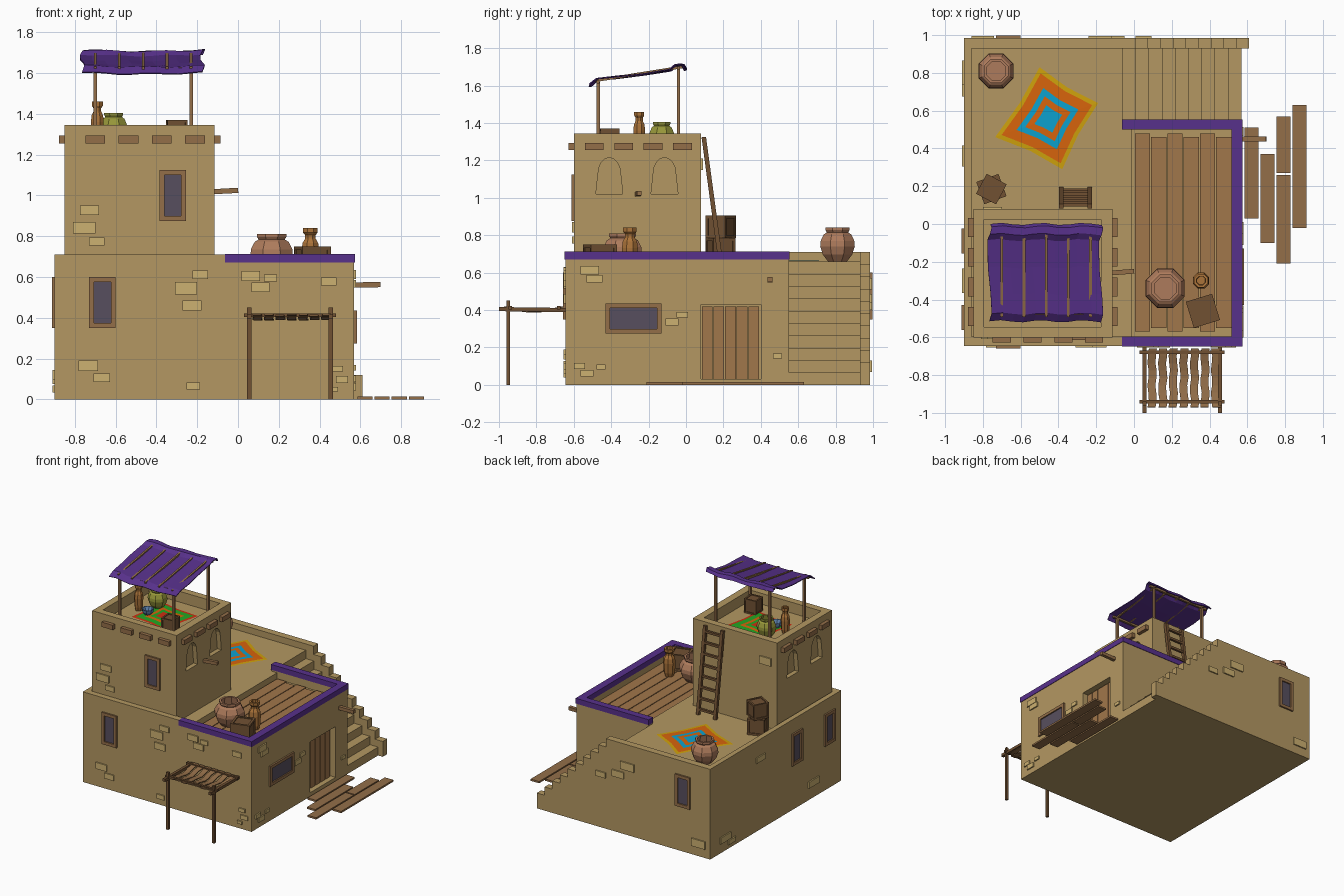
import bpy, bmesh, math, random
from mathutils import Vector, Matrix

if "Cube" in bpy.data.objects:
    bpy.data.objects.remove(bpy.data.objects["Cube"])
random.seed(4)

def mat(name, code):
    m = bpy.data.materials.new(name)
    m.diffuse_color = [(c / 255) ** 2.2 for c in bytes.fromhex(code)] + [1]
    m.use_nodes = True
    m.node_tree.nodes["Principled BSDF"].inputs["Base Color"].default_value = m.diffuse_color
    return m
TAN, STONE = mat("plaster", "b29662"), mat("stone", "cbaf70")
WOOD, DARK = mat("wood", "926e4a"), mat("dark_wood", "705236")
DOOR, PANE = mat("door_wood", "a0764c"), mat("pane", "58505f")
PURPLE, CLAY = mat("purple", "58348a"), mat("clay", "ac7a5c")
OCHRE, GREEN, BLUE = mat("ochre", "aa733c"), mat("olive", "96963c"), mat("blue", "5f82af")
RED, ORANGE, YELLOW = mat("red", "cd3219"), mat("orange", "d66414"), mat("yellow", "cda014")
CYAN, LEAF = mat("cyan", "14a0cd"), mat("leaf", "28a528")

def finish(name, bm, *mats):
    me = bpy.data.meshes.new(name)
    bmesh.ops.recalc_face_normals(bm, faces=bm.faces)
    bm.to_mesh(me); bm.free()
    for m in mats: me.materials.append(m)
    ob = bpy.data.objects.new(name, me)
    bpy.context.collection.objects.link(ob)
    return ob

def boxes(name, items, m):
    bm = bmesh.new()
    for x0, x1, y0, y1, z0, z1 in items:
        c = Matrix.Translation(((x0+x1)/2, (y0+y1)/2, (z0+z1)/2))
        bmesh.ops.create_cube(bm, size=1, matrix=c @ Matrix.Diagonal((x1-x0, y1-y0, z1-z0, 1)))
    return finish(name, bm, m)

def beams(name, items, m):
    # each item: start, end, thickness
    bm = bmesh.new()
    for a, b, w in items:
        a, b = Vector(a), Vector(b)
        rot = (b - a).to_track_quat('Z', 'Y').to_matrix().to_4x4()
        bmesh.ops.create_cube(bm, size=1, matrix=Matrix.Translation((a+b)/2) @ rot @ Matrix.Diagonal((w, w, (b-a).length, 1)))
    return finish(name, bm, m)

# wall faces: axis of the normal, outward sign, position
FACES = dict(front=('y', -1, -.645), right=('x', 1, .57), left=('x', -1, -.9), back=('y', 1, .985),
             tfront=('y', -1, -.60), tright=('x', 1, -.115), tleft=('x', -1, -.85), tback=('y', 1, .08))
def on(face, u, z, w, h, d0, d1):
    # box centred at u, z on a wall, from depth d0 to d1
    ax, s, p = FACES[face]
    a, b = sorted((p + s*d0, p + s*d1))
    v = (z-h/2, z+h/2)
    return (u-w/2, u+w/2, a, b, *v) if ax == 'y' else (a, b, u-w/2, u+w/2, *v)

def carve(ob, cutters):
    for c in cutters:
        md = ob.modifiers.new("cut", 'BOOLEAN'); md.object = c; md.solver = 'EXACT'
    dg = bpy.context.evaluated_depsgraph_get()
    me = bpy.data.meshes.new_from_object(ob.evaluated_get(dg))
    ob.modifiers.clear(); ob.data = me
    for c in cutters: bpy.data.objects.remove(c)

# main masses, each hollowed from above to leave parapets
block = boxes("left_block", [(-.9, -.06, -.645, .985, 0, .71)], TAN)
carve(block, [boxes("cut", [(-.86, 0, -.595, .93, .66, 1)], TAN)])
hall = boxes("right_block", [(-.06, .57, -.645, .55, 0, .67)], TAN)
carve(hall, [boxes("cut", [(-.01, .52, -.595, .5, .61, 1)], TAN), boxes("cut", [(-.1, 0, -.595, .5, .66, 1)], TAN),
             boxes("cut", [(.52, .6, .08, .4, .03, .43)], TAN)])
cap = boxes("purple_coping", [(-.063, .574, -.649, .554, .67, .712)], PURPLE)
carve(cap, [boxes("cut", [(-.1, .515, -.595, .5, .6, 1)], PURPLE)])
boxes("deck_planks", [(.005+.086*i, .085+.086*i, -.57+.02*(i % 2), .48-.02*(i % 2), .61, .625) for i in range(6)], DOOR)

# stairs with stepped side wall
boxes("stairs", [(-.06+.07*i, .01+.07*i, .55, .93, 0, .594-.066*i) for i in range(9)], TAN)
boxes("stair_wall", [(-.06+.067*i, .007+.067*i, .93, .985, 0, .71-.0655*i) for i in range(10)], TAN)

# tower with arched niches on both sides
tower = boxes("tower", [(-.85, -.115, -.6, .08, .66, 1.345)], TAN)
cuts = [boxes("cut", [(-.795, -.175, -.545, .025, 1.26, 1.5)], TAN)]
for xc in (-.115, -.85):
    for yc in (-.41, -.115):
        bm = bmesh.new()
        pts = [(-.072, 1.02), (.072, 1.02)] + [(.06*math.cos(k*math.pi/8), 1.13+.085*math.sin(k*math.pi/8)) for k in range(9)]
        f = bm.faces.new([bm.verts.new((xc-.035, yc+u, z)) for u, z in pts])
        r = bmesh.ops.extrude_face_region(bm, geom=[f])
        bmesh.ops.translate(bm, verts=[v for v in r['geom'] if isinstance(v, bmesh.types.BMVert)], vec=(.07, 0, 0))
        cuts.append(finish("cut", bm, TAN))
carve(tower, cuts)
ends = [on("tfront", -.70+.163*i, 1.274, .096, .038, -.01, .028) for i in range(4)]
ends += [on(fc, -.49+.157*i, 1.274, .1, .038, -.01, .028) for fc in ("tright", "tleft") for i in range(4)]
boxes("tower_beam_ends", ends, WOOD)
beams("wall_pegs", [((-.13, -.26, 1.018), (0, -.25, 1.025), .025), ((.55, .45, .56), (.7, .45, .563), .026)], WOOD)

# windows and door
frames, panes = [], []
def window(fc, u, z, w=.13, h=.25, t=.024):
    for s in (-1, 1):
        frames.append(on(fc, u+s*(w-t)/2, z, t, h, -.01, .013))
        frames.append(on(fc, u, z+s*(h-t)/2, w-2*t, t, -.01, .013))
    panes.append(on(fc, u, z, w-2*t, h-2*t, -.01, .003))
window("front", -.665, .475)
window("back", -.665, .475)
window("left", -.09, .475)
window("left", -.495, .475)
window("tfront", -.32, 1.0)
window("right", -.28, .355, .3, .16)
boxes("window_frames", frames, WOOD)
boxes("window_panes", panes, PANE)
boxes("door", [(.52, .53, .085+.062*i, .142+.062*i, .03, .42) for i in range(5)], DOOR)

# exposed stones, sizes shrinking along each cluster
stones = []
def cluster(fc, w, h, *centres):
    for i, (u, z) in enumerate(centres):
        k = 1 - .15*(i % 3)
        stones.append(on(fc, u, z, w*k, h*k, -.01, .01))
cluster("tfront", .11, .055, (-.755, .842), (-.728, .928), (-.693, .775))
cluster("front", .11, .06, (-.255, .545), (-.225, .46), (-.185, .61))
cluster("front", .095, .05, (-.735, .165), (-.668, .105), (-.22, .065))
cluster("front", .09, .047, (.062, .605), (.445, .578), (.16, .595), (.11, .55))
cluster("front", .06, .033, (.51, .097), (.49, .15), (.47, .05))
cluster("right", .1, .045, (-.515, .612), (-.49, .567))
cluster("right", .07, .037, (-.53, .062), (-.57, .1), (-.455, .095), (-.075, .335), (-.02, .375), (.49, .155))
cluster("back", .12, .06, (-.18, .54), (-.1, .46), (.05, .42), (-.8, .1))
cluster("left", .13, .05, (.8, .1), (.36, .56), (.72, .05), (-.3, .12))
cluster("tback", .1, .06, (-.75, 1.18))
boxes("wall_stones", stones, STONE)

# tower canopy: posts, cross beams, rafters, cloth
ps = []
for y, z in ((-.47, 1.62), (-.04, 1.695)):
    ps += [((x, y, 1.26), (x, y, z), .018) for x in (-.7, -.23)] + [((-.74, y, z), (-.19, y, z), .016)]
ps += [((x, -.49, 1.625), (x, -.02, 1.7), .014) for x in [-.7+.1175*i for i in range(5)]]
beams("canopy_frame", ps, WOOD)
prof = [(-.515, 1.605), (-.475, 1.638), (-.37, 1.65), (-.23, 1.668), (-.085, 1.692), (-.055, 1.715), (-.015, 1.715), (0, 1.69)]
bm = bmesh.new(); nx = 10
rows = [[bm.verts.new((-.765+.59*i/nx+.012*math.sin(j*1.3), y+.006*math.sin(i*1.7), z-.007*math.sin(i*math.pi/nx)+.004*math.sin(i*1.4+j)))
         for i in range(nx+1)] for j, (y, z) in enumerate(prof)]
for a, b in zip(rows, rows[1:]):
    for i in range(nx): bm.faces.new((a[i], a[i+1], b[i+1], b[i]))
finish("canopy_cloth", bm, PURPLE).modifiers.new("thick", 'SOLIDIFY').thickness = .006

# front awning with sagging slats
aw = []
for x in (.055, .455):
    aw += [((x, -.95, 0), (x, -.95, .45), .02), ((x, -.64, .4), (x, -1, .405), .022)]
aw += [((.03, y, .412), (.48, y, .412), .018) for y in (-.68, -.94)]
beams("awning_frame", aw, DARK)
bm = bmesh.new()
for k in range(7):
    ph, n, prev = random.uniform(0, 6), 8, None
    for j in range(n+1):
        x, z = .075+.056*k+.004*math.sin(j*1.9+ph), .418-.022*math.sin(math.pi*j/n)+.003*math.sin(j+ph)
        cur = [bm.verts.new((x+dx, -.66-.31*j/n, z)) for dx in (0, .042)]
        if prev: bm.faces.new((prev[0], prev[1], cur[1], cur[0]))
        prev = cur
finish("awning_slats", bm, WOOD).modifiers.new("thick", 'SOLIDIFY').thickness = .007

# planks on the ground
boxes("ground_planks", [(.585+.0845*i, .659+.0845*i, a, b, 0, .014) for i, a, b in
                        ((0, .03, .51), (1, -.1, .37), (2, .27, .57), (2, -.21, .26), (3, -.02, .63))], WOOD)

# ladder
def up(x, t): return (x, .185-.09*t, .66+.665*t)
beams("ladder", [(up(x, 0), up(x, 1), .024) for x in (-.385, -.235)]
      + [(up(-.385, (k+.5)/8), up(-.235, (k+.5)/8), .018) for k in range(8)], DARK)

# crates: inner box plus edge bars
def crate(x, y, z, s, h, ang):
    r, w = s/2, s*.12
    q = r-w*.4
    bars = [(-q, q, -q, q, w*.4, h-w*.4)]
    for a in (-r, r-w):
        bars += [(a, a+w, b, b+w, 0, h) for b in (-r, r-w)]
        for z0 in (0, h-w):
            bars += [(-r, r, a, a+w, z0, z0+w), (a, a+w, -r, r, z0, z0+w)]
    ob = boxes("crate", bars, DARK)
    ob.location = (x, y, z); ob.rotation_euler.z = math.radians(ang)
crate(.365, -.46, .625, .145, .125, 17)
crate(-.755, .185, .66, .125, .125, 20)
crate(-.755, .185, .785, .12, .12, 62)
crate(-.3, -.41, 1.26, .1, .11, 4)

# pottery: eight-sided lathes
def vessel(name, x, y, z, r, h, prof, m):
    bm = bmesh.new(); prev = None
    for a, b in prof:
        ring = [bm.verts.new((x+a*r*math.cos(t), y+a*r*math.sin(t), z+b*h)) for t in [(k+.5)*math.pi/4 for k in range(8)]]
        if prev:
            for k in range(8): bm.faces.new((prev[k], prev[k-1], ring[k-1], ring[k]))
        else: bm.faces.new(ring)
        prev = ring
    bm.faces.new(prev)
    finish(name, bm, m)
JAR = [(.55, 0), (.85, .2), (1, .45), (.98, .6), (.8, .8), (.62, .86), (.7, .93), (.7, 1), (.55, 1), (.7, .5)]
VASE = [(.7, 0), (.9, .15), (1, .5), (.9, .66), (.6, .76), (.6, .84), (.85, .9), (.85, 1), (.55, 1), (.5, .7)]
BOWL = [(.5, 0), (.9, .5), (1, 1), (.88, 1), (.5, .3)]
vessel("deck_jar", .165, -.34, .625, .112, .185, JAR, CLAY)
vessel("deck_vase", .355, -.3, .625, .046, .215, VASE, OCHRE)
vessel("terrace_jar", -.73, .81, .66, .1, .18, JAR, CLAY)
vessel("tower_vase", -.69, -.25, 1.26, .034, .2, VASE, OCHRE)
vessel("tower_jar", -.61, -.13, 1.26, .072, .145, JAR, GREEN)
vessel("tower_bowl", -.59, -.28, 1.265, .045, .045, BOWL, BLUE)

# rugs: nested coloured rings
def rug(name, corners, z, mats, scales=(1, .88, .6, .44, .27)):
    c = [Vector(p) for p in corners]; mid = sum(c, Vector((0, 0)))/4
    out = []
    for a, b in zip(c, c[1:]+c[:1]): out += [a, mid+((a+b)/2-mid)*.93]
    bm = bmesh.new()
    rings = [[bm.verts.new((*(mid+(p-mid)*s), z+.001*i)) for p in out] for i, s in enumerate(scales)]
    for i, (a, b) in enumerate(zip(rings, rings[1:])):
        for k in range(8): bm.faces.new((a[k-1], a[k], b[k], b[k-1])).material_index = i
    bm.faces.new(rings[-1]).material_index = len(scales)-1
    finish(name, bm, *mats)
rug("terrace_rug", [(-.5, .83), (-.735, .46), (-.38, .29), (-.19, .64)], .664, (YELLOW, ORANGE, CYAN, ORANGE, CYAN))
rug("tower_rug", [(-.63, -.05), (-.66, -.38), (-.33, -.43), (-.28, -.1)], 1.264, (RED, LEAF, ORANGE, LEAF, RED))
